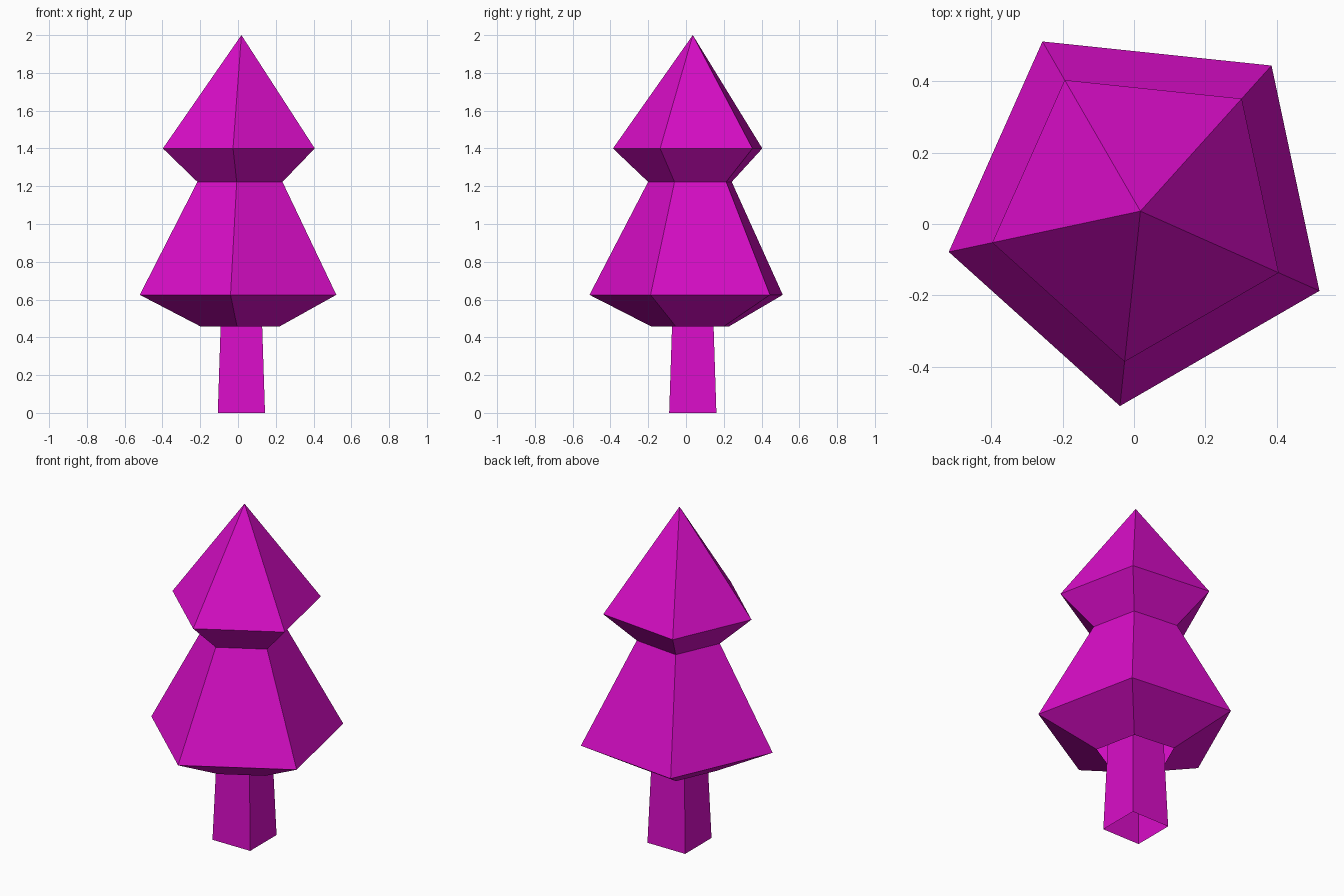
import bpy, bmesh, math

if "Cube" in bpy.data.objects:
    bpy.data.objects.remove(bpy.data.objects["Cube"])

CENTRE = (0.018, 0.036)

mat = bpy.data.materials.new("magenta")
mat.diffuse_color = (0.70, 0.004, 0.58, 1)
mat.use_nodes = True
mat.node_tree.nodes["Principled BSDF"].inputs["Base Color"].default_value = mat.diffuse_color


def lathe(name, sides, start, profile):
    """Flat-faced open shell: stacked (radius, z) rings joined by quads; radius 0 is a tip."""
    bm = bmesh.new()
    rings = []
    for r, z in profile:
        count = sides if r else 1
        angles = [math.radians(start) + math.tau * k / sides for k in range(count)]
        rings.append([bm.verts.new((r * math.cos(a), r * math.sin(a), z)) for a in angles])
    for low, high in zip(rings, rings[1:]):
        for k in range(sides):
            n = (k + 1) % sides
            if len(high) == 1:
                bm.faces.new((low[k], low[n], high[0]))
            else:
                bm.faces.new((low[k], low[n], high[n], high[k]))
    mesh = bpy.data.meshes.new(name)
    bm.to_mesh(mesh)
    bm.free()
    mesh.materials.append(mat)
    obj = bpy.data.objects.new(name, mesh)
    obj.location = (*CENTRE, 0)
    bpy.context.collection.objects.link(obj)
    return obj


# Two-tier five-sided foliage, open underneath
lathe("foliage", 5, 48, [(0.22, 0.457), (0.55, 0.625), (0.238, 1.223), (0.425, 1.4), (0, 2.0)])

# Square tapered trunk, open at the bottom and running up into the foliage
d = math.sqrt(2)
lathe("trunk", 4, 45, [(0.125 * d, 0), (0.107 * d, 0.55)])
